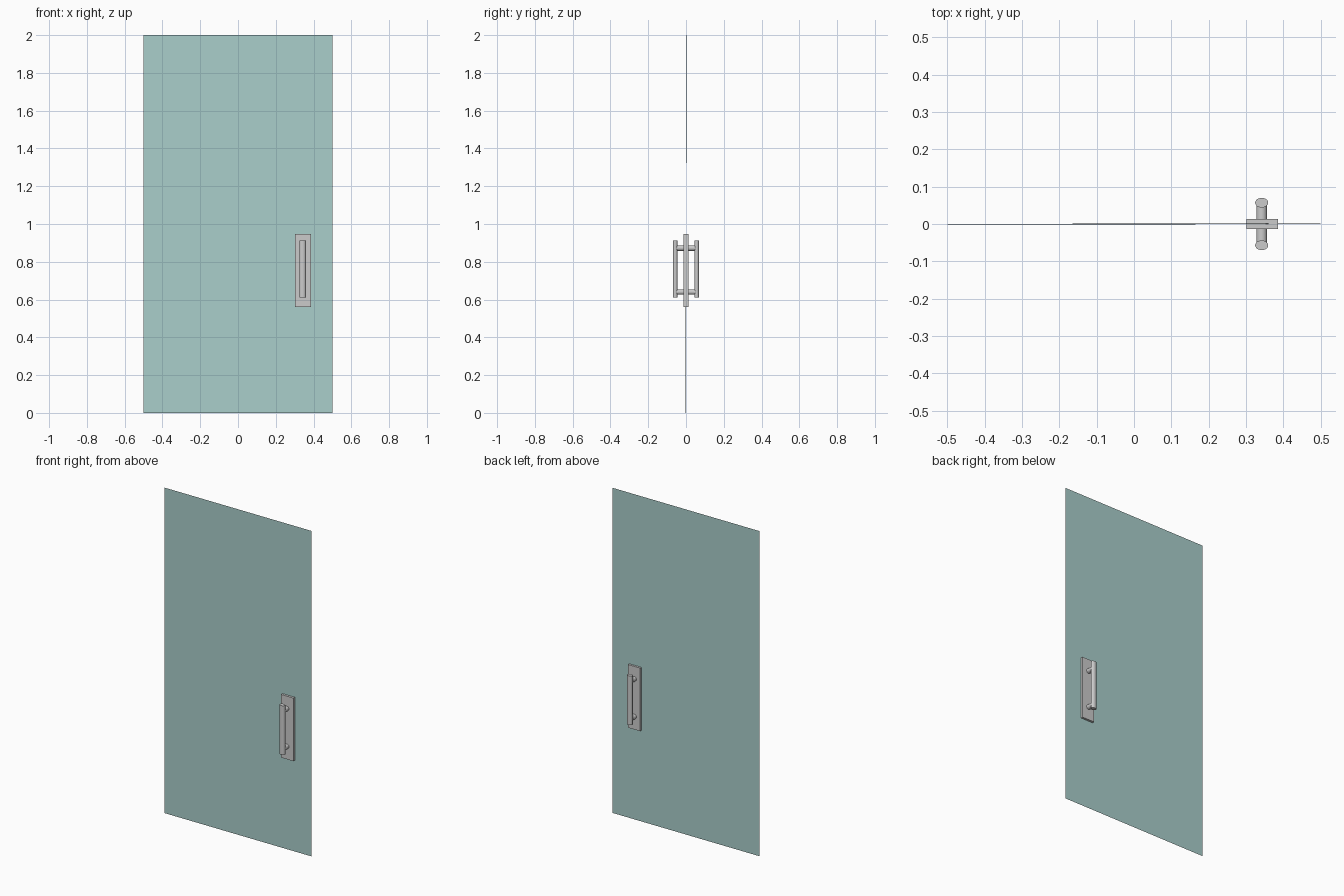
import bpy, math

if "Cube" in bpy.data.objects:
    bpy.data.objects.remove(bpy.data.objects["Cube"])

HX = 0.342          # handle centre line in x


def smooth(ob):
    bpy.ops.object.select_all(action='DESELECT')
    ob.select_set(True)
    bpy.context.view_layer.objects.active = ob
    bpy.ops.object.transform_apply(location=False, rotation=True, scale=True)
    bpy.ops.object.shade_smooth_by_angle(angle=math.radians(40))


def cylinder(name, loc, radii, depth, rot=(0, 0, 0)):
    bpy.ops.mesh.primitive_cylinder_add(vertices=24, radius=1, depth=depth,
                                        location=loc, rotation=rot)
    ob = bpy.context.object
    ob.name = name
    ob.scale = (radii[0], radii[1], 1)
    smooth(ob)
    return ob


# Glass pane: a single thin sheet, very slightly out of true
mesh = bpy.data.meshes.new("glass_pane")
corners = [(-0.5, 0), (0.5, 0), (0.5, 2), (-0.5, 2)]
mesh.from_pydata([(x, 0.002 * x + 0.001 * (z - 1), z) for x, z in corners],
                 [], [(0, 1, 2, 3)])
pane = bpy.data.objects.new("glass_pane", mesh)
bpy.context.collection.objects.link(pane)
glass = bpy.data.materials.new("tinted_glass")
glass.diffuse_color = (0.40, 0.62, 0.60, 1)
glass.use_nodes = True
glass.node_tree.nodes["Principled BSDF"].inputs["Base Color"].default_value = glass.diffuse_color
mesh.materials.append(glass)

# Mounting plate passing through the glass
bpy.ops.mesh.primitive_cube_add(size=1, location=(0.344, 0, 0.754))
plate = bpy.context.object
plate.name = "handle_plate"
plate.scale = (0.084, 0.027, 0.388)
bpy.ops.object.transform_apply(location=False, rotation=False, scale=True)

# Oval grip and two round standoffs on each side
for side, s in (("front", -1), ("back", 1)):
    cylinder(f"{side}_grip", (HX, s * 0.057, 0.761), (0.0175, 0.013), 0.302)
    for level, z in (("lower", 0.640), ("upper", 0.872)):
        cylinder(f"{side}_{level}_standoff", (HX, s * 0.032, z),
                 (0.0145, 0.0145), 0.042, (math.pi / 2, 0, 0))
